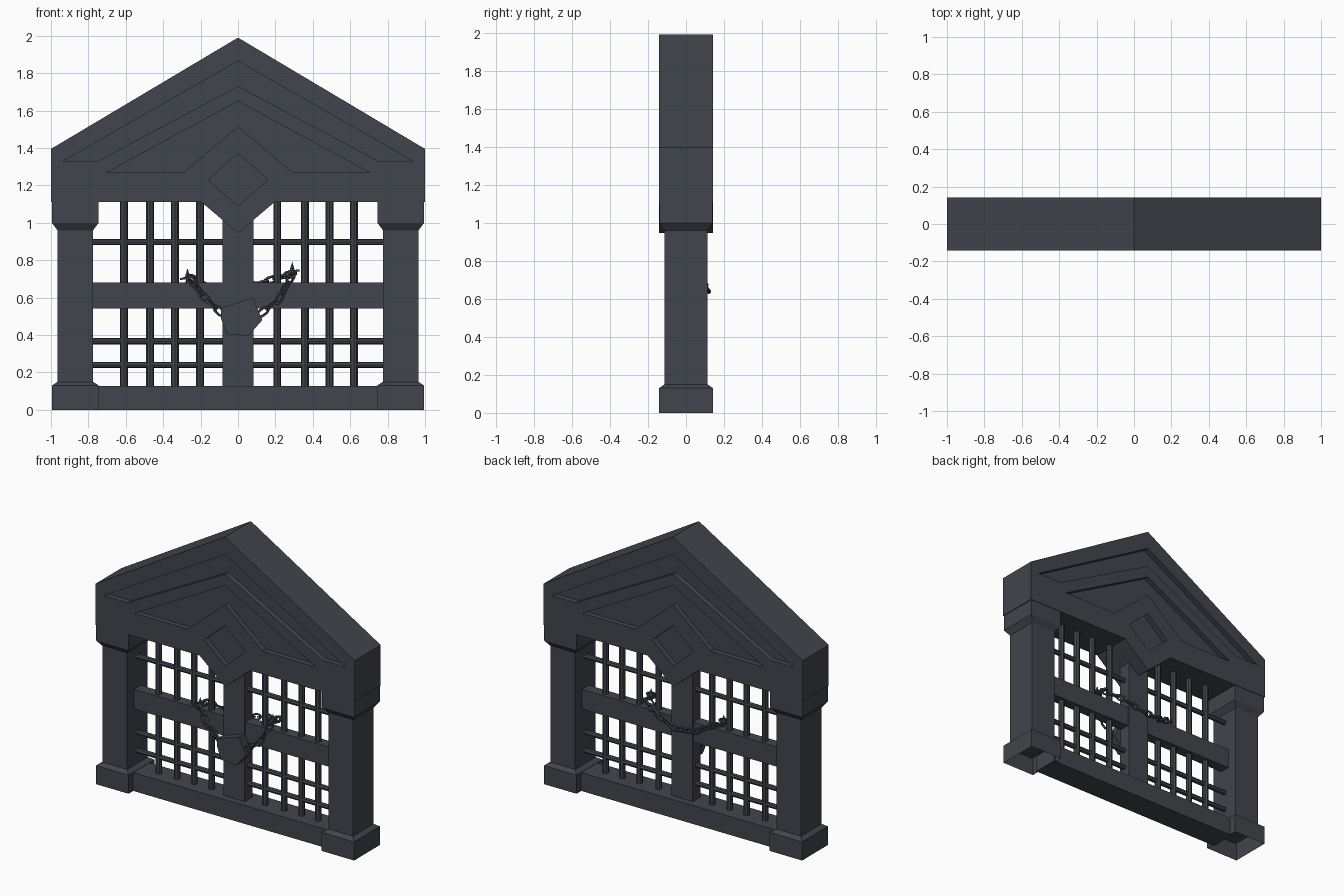
import bpy, bmesh, math
from mathutils import Vector, Matrix

if "Cube" in bpy.data.objects:
    bpy.data.objects.remove(bpy.data.objects["Cube"])

mat = bpy.data.materials.new("dark_slate")
mat.diffuse_color = (0.053, 0.059, 0.072, 1)
mat.use_nodes = True
mat.node_tree.nodes["Principled BSDF"].inputs["Base Color"].default_value = mat.diffuse_color


def finish(name, bm, normals=True):
    if normals:
        bmesh.ops.recalc_face_normals(bm, faces=bm.faces)
    me = bpy.data.meshes.new(name)
    bm.to_mesh(me)
    bm.free()
    me.materials.append(mat)
    ob = bpy.data.objects.new(name, me)
    bpy.context.collection.objects.link(ob)
    return ob


def prism(name, pts, y0, y1):
    """Extrude an x/z outline along y."""
    bm = bmesh.new()
    f = bm.faces.new([bm.verts.new((x, y0, z)) for x, z in pts])
    r = bmesh.ops.extrude_face_region(bm, geom=[f])
    for v in r["geom"]:
        if isinstance(v, bmesh.types.BMVert):
            v.co.y = y1
    return finish(name, bm)


def box(name, x0, x1, y, z0, z1):
    return prism(name, [(x0, z0), (x1, z0), (x1, z1), (x0, z1)], -y, y)


def loft(name, cx, rings, open_bottom=False):
    """Stack of rectangles (half x, half y, z) around cx."""
    bm = bmesh.new()
    loops = [[bm.verts.new((cx + sx * hx, sy * hy, z))
              for sx, sy in ((-1, -1), (1, -1), (1, 1), (-1, 1))] for hx, hy, z in rings]
    for a, b in zip(loops, loops[1:]):
        for i in range(4):
            j = (i + 1) % 4
            bm.faces.new((a[i], a[j], b[j], b[i]))
    bm.faces.new(loops[-1])
    if not open_bottom:
        bm.faces.new(loops[0][::-1])
    return finish(name, bm)


def rod(name, a, b, r1, r2=None, sides=8):
    a, b = Vector(a), Vector(b)
    d = b - a
    bm = bmesh.new()
    m = Matrix.Translation((a + b) / 2) @ d.to_track_quat('Z', 'Y').to_matrix().to_4x4()
    bmesh.ops.create_cone(bm, cap_ends=True, segments=sides, radius1=r1,
                          radius2=r1 if r2 is None else r2, depth=d.length, matrix=m)
    return finish(name, bm)


def link(name, pos, direction, twist, length=0.08, width=0.036, r=0.008):
    """One stretched ring of a chain."""
    m = (Matrix.Translation(pos) @ direction.to_track_quat('X', 'Y').to_matrix().to_4x4()
         @ Matrix.Rotation(twist, 4, 'X'))
    bm = bmesh.new()
    n, k = 8, 4
    grid = []
    for i in range(n):
        t = 2 * math.pi * (i + 0.5) / n
        c = Vector((math.cos(t) * length / 2, math.sin(t) * width / 2, 0))
        o = Vector((math.cos(t), math.sin(t), 0))
        row = []
        for j in range(k):
            p = 2 * math.pi * (j + 0.5) / k
            row.append(bm.verts.new(m @ (c + o * r * math.cos(p) + Vector((0, 0, r * math.sin(p))))))
        grid.append(row)
    for i in range(n):
        for j in range(k):
            i2, j2 = (i + 1) % n, (j + 1) % k
            bm.faces.new((grid[i][j], grid[i2][j], grid[i2][j2], grid[i][j2]))
    return finish(name, bm)


def chain(name, path, pitch=0.056):
    pts = [Vector(p) for p in path]
    total = sum((b - a).length for a, b in zip(pts, pts[1:]))
    count = max(2, round(total / pitch))
    for i in range(count):
        s = (i + 0.5) * total / count
        for a, b in zip(pts, pts[1:]):
            seg = (b - a).length
            if s <= seg:
                break
            s -= seg
        link(f"{name}_link", a.lerp(b, s / seg), b - a, (i % 2) * math.pi / 2 + 0.3)


# pediment with pointed keystone
half = [(0.195, 1.11), (1, 1.11), (1, 1.395)]
outline = [(0, 0.945)] + half + [(0, 1.99)] + [(-x, z) for x, z in half[::-1]]
pediment = prism("pediment", outline, -0.143, 0.143)


# recessed chevrons and diamond on both faces
def chevron(xo, xi, z, zo, zi):
    return [(-xo, z), (0, zo), (xo, z), (xi, z), (0, zi), (-xi, z)]


shapes = [chevron(0.935, 0.75, 1.33, 1.865, 1.73),
          chevron(0.70, 0.29, 1.27, 1.65, 1.515),
          [(-0.16, 1.23), (0, 1.372), (0.16, 1.23), (0, 1.09)]]
for pts in shapes:
    for s in (-1, 1):
        cutter = prism("cutter", pts, s * 0.105, s * 0.2)
        cutter.hide_render = True
        mod = pediment.modifiers.new("recess", 'BOOLEAN')
        mod.operation = 'DIFFERENCE'
        mod.solver = 'EXACT'
        mod.object = cutter
        bpy.context.view_layer.objects.active = pediment
        bpy.ops.object.modifier_apply(modifier=mod.name)
        bpy.data.objects.remove(cutter)

# side pillars
for s in (-1, 1):
    cx = s * 0.87
    box("pillar", cx - 0.095, cx + 0.095, 0.113, 0.1, 1.05)
    loft("pillar_base", cx, [(0.125, 0.142, 0), (0.125, 0.142, 0.13), (0.095, 0.113, 0.15)], True)
    loft("pillar_capital", cx, [(0.095, 0.113, 0.96), (0.125, 0.14, 1.0), (0.125, 0.14, 1.112)])

# gate frame
box("bottom_rail", -0.76, 0.76, 0.09, 0, 0.128)
box("middle_rail", -0.78, 0.78, 0.037, 0.542, 0.68)
box("centre_post", -0.082, 0.082, 0.045, 0.12, 1.1)

# gate bars
for x in (-0.61, -0.47, -0.337, -0.203, 0.21, 0.358, 0.49, 0.62):
    rod("upright_bar", (x, 0, 0.12), (x, 0, 1.12), 0.021)
for z in (0.897, 0.367, 0.24):
    rod("cross_bar", (-0.78, 0, z), (0.78, 0, z), 0.017)

# lock plate hanging on the centre post
prism("lock", [(-0.09, 0.545), (0.08, 0.60), (0.13, 0.48), (0.055, 0.395),
               (-0.06, 0.405), (-0.092, 0.49)], -0.10, -0.04)

# chain: two front runs to the lock, one slack run behind
chain("front_left_chain", [(-0.26, -0.05, 0.71), (-0.19, -0.075, 0.61), (-0.08, -0.075, 0.51)])
chain("front_right_chain", [(0.11, -0.075, 0.505), (0.22, -0.075, 0.59), (0.295, -0.05, 0.73)])
chain("back_chain", [(0.30, 0.03, 0.73), (0.16, 0.09, 0.69), (0.0, 0.11, 0.64),
                     (-0.14, 0.09, 0.65), (-0.26, 0.03, 0.71)])

# spiked hooks where the chain turns through the bars
for x, z in ((-0.27, 0.70), (0.29, 0.735)):
    rod("hook_spike", (x, -0.03, z), (x, -0.03, z + 0.057), 0.02, 0, 6)
    chain("hook", [(x, -0.06, z), (x, 0.05, z)], 0.055)
    link("hook_ring", Vector((x, -0.04, z + 0.005)), Vector((1, 0, 0.15)), math.pi / 2, 0.075, 0.045)
